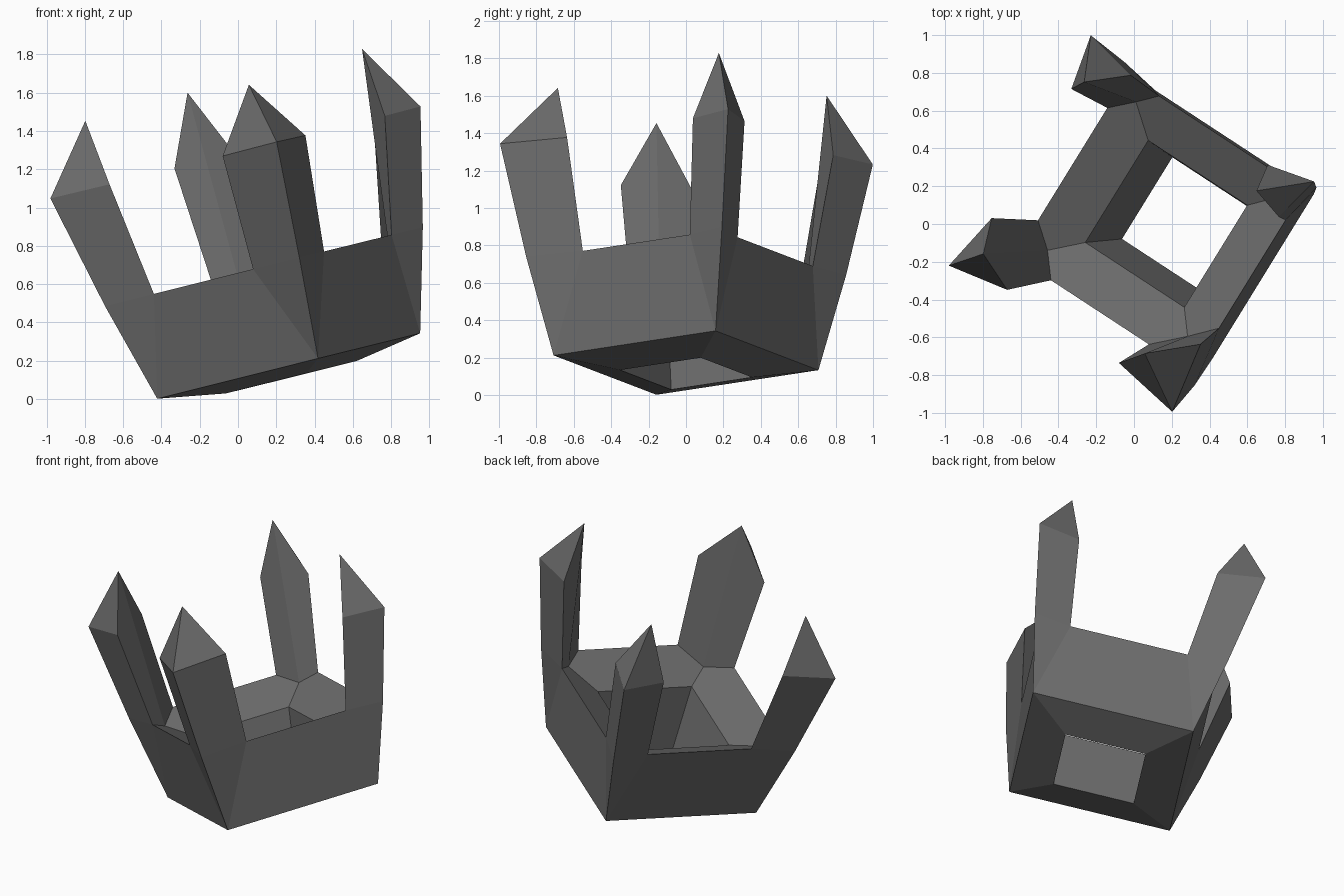
import bpy, bmesh
from mathutils import Vector, Matrix

if "Cube" in bpy.data.objects:
    bpy.data.objects.remove(bpy.data.objects["Cube"])

# Dark grey finish
grey = bpy.data.materials.new("dark grey")
grey.diffuse_color = (0.15, 0.15, 0.15, 1)
grey.use_nodes = True
grey.node_tree.nodes["Principled BSDF"].inputs["Base Color"].default_value = grey.diffuse_color

# Tilted frame of the square crown: side axes, upright axis, origin
u = Vector((0.819, -0.536, 0.205)).normalized()
w = Vector((-0.242, 0.002, 0.970)).normalized()
v = w.cross(u)
origin = Vector((0.265, 0.0, 0.172))
frame = Matrix((u, v, w)).transposed()

# Per corner: prong edge offset at the rim, at the shoulder, and tip height
prongs = [(0.34, 0.385, 1.50), (0.293, 0.337, 1.475),
          (0.385, 0.46, 1.515), (0.365, 0.425, 1.515)]

bm = bmesh.new()


def corner_points(i, q, p, tip):
    """Named vertices of one corner, turned to corner number i."""
    k = (0.57 + q) / 2
    t = (0.66 + p) / 2
    local = {
        "foot": (-0.513, -0.513, 0),
        "hole": (-0.256, -0.256, -0.06),
        "inner": (-0.32, -0.32, 0.39),
        "root": (-k, -k, 0.39 + (k - 0.32) * 0.58),
        "knee": (-0.62, -0.62, 0.535),
        "next": (-q, -0.57, 0.535),
        "prev": (-0.57, -q, 0.535),
        "shoulder": (-0.722, -0.722, 1.15),
        "next_top": (-p, -0.66, 1.147),
        "prev_top": (-0.66, -p, 1.147),
        "tip": (-t, -t, tip),
    }
    pts = {}
    for name, (x, y, z) in local.items():
        for _ in range(i):
            x, y = -y, x
        pts[name] = bm.verts.new(frame @ Vector((x, y, z)) + origin)
    return pts


def face(*verts):
    bm.faces.new(verts)


corners = [corner_points(i, *s) for i, s in enumerate(prongs)]
for i, a in enumerate(corners):
    b = corners[(i + 1) % 4]
    # Wall: underside, inside, sloping rim, outside
    face(a["foot"], a["hole"], b["hole"], b["foot"])
    face(a["hole"], a["inner"], b["inner"], b["hole"])
    face(a["next"], b["prev"], b["root"], b["inner"], a["inner"], a["root"])
    face(a["foot"], b["foot"], b["prev"], a["next"])
    face(a["foot"], a["next"], a["knee"])
    face(a["foot"], a["knee"], a["prev"])
    # Prong: outer sides, pointed top, inner side
    for s in ("next", "prev"):
        face(a["knee"], a[s], a[s + "_top"], a["shoulder"])
        face(a["shoulder"], a[s + "_top"], a["tip"])
        face(a["root"], a[s], a[s + "_top"], a["tip"])

bmesh.ops.recalc_face_normals(bm, faces=bm.faces)
mesh = bpy.data.meshes.new("pronged_crown")
bm.to_mesh(mesh)
bm.free()
mesh.materials.append(grey)
crown = bpy.data.objects.new("pronged_crown", mesh)
bpy.context.collection.objects.link(crown)
